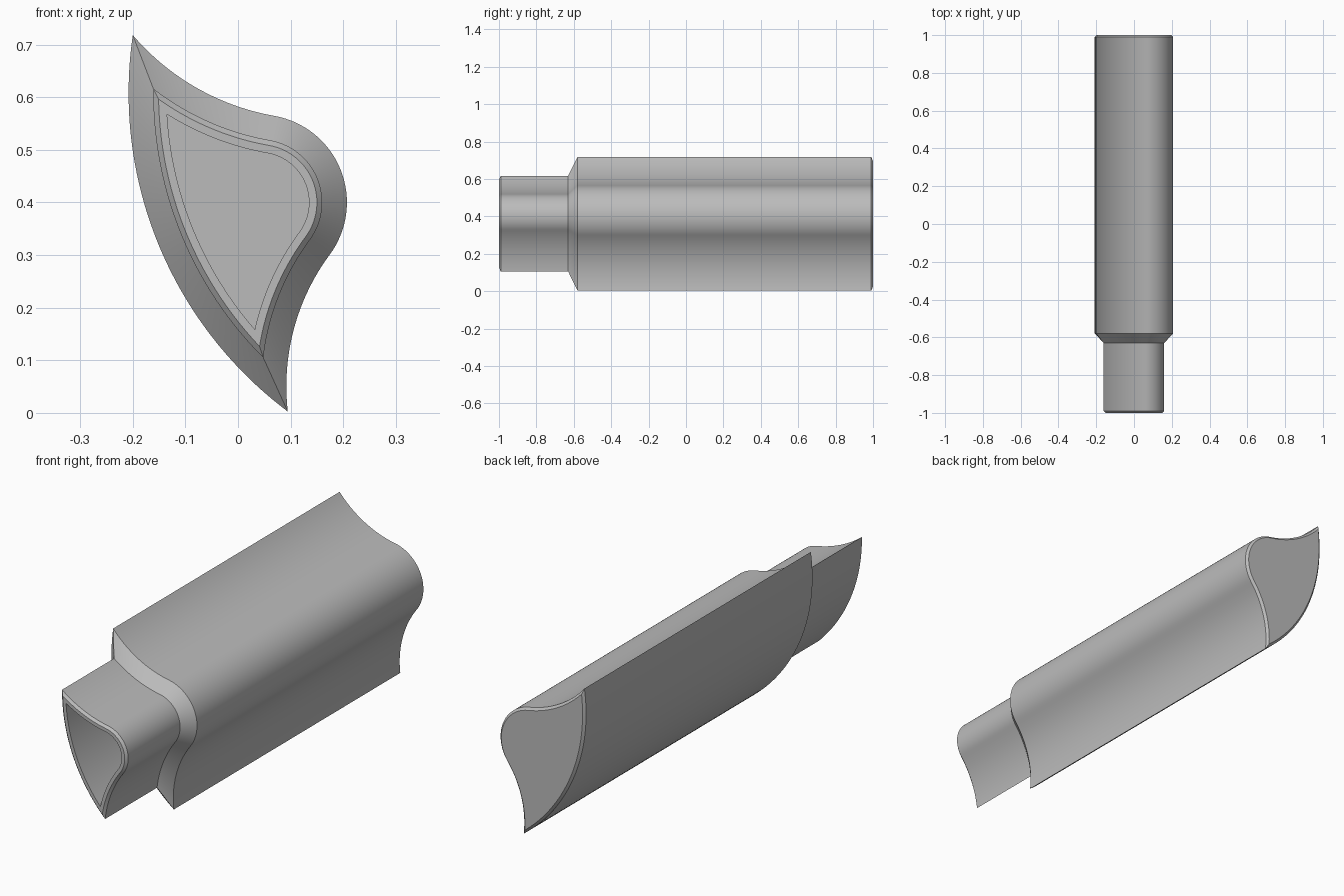
import bpy, bmesh, math
from mathutils import Vector

cube = bpy.data.objects.get("Cube")
if cube:
    bpy.data.objects.remove(cube)

grey = bpy.data.materials.new("mid grey")
grey.use_nodes = True
grey.diffuse_color = (0.5, 0.5, 0.5, 1)
grey.node_tree.nodes["Principled BSDF"].inputs["Base Color"].default_value = (0.5, 0.5, 0.5, 1)

# Section outline: four arcs in x-z, two sharp tips, tangent joins on the right
TOP_TIP, LOW_TIP = Vector((-0.20, 0.718)), Vector((0.095, 0.0))
LOBE, LOBE_R = Vector((0.04, 0.40)), 0.167
BACK, BACK_R = Vector((0.549, 0.608)), 0.757


def direction(degrees):
    a = math.radians(degrees)
    return Vector((math.cos(a), math.sin(a)))


def hollow_arc(u, tip):
    """Circle touching the lobe in direction u and passing through the tip."""
    p = LOBE + LOBE_R * u - tip
    r = -p.length_squared / (2 * p.dot(u))
    return LOBE + (LOBE_R + r) * u, r


def meet(c1, r1, c2, r2, near):
    """Intersection of two circles closest to a point."""
    d = c2 - c1
    a = (r1 * r1 - r2 * r2 + d.length_squared) / (2 * d.length)
    h = math.sqrt(max(r1 * r1 - a * a, 0))
    n = d.normalized()
    side = Vector((-n.y, n.x))
    return min((c1 + n * a + side * s * h for s in (1, -1)),
               key=lambda p: (p - near).length)


def arc(c, r, start, end, steps):
    a = math.atan2(start.y - c.y, start.x - c.x)
    b = math.atan2(end.y - c.y, end.x - c.x)
    sweep = (b - a + math.pi) % math.tau - math.pi
    return [c + r * Vector((math.cos(a + sweep * i / steps), math.sin(a + sweep * i / steps)))
            for i in range(steps)]


U1, U2 = direction(80), direction(-36.5)
C1, R1 = hollow_arc(U1, TOP_TIP)
C2, R2 = hollow_arc(U2, LOW_TIP)


def section(inset):
    """Outline moved inward by an even distance."""
    r1, r2, lobe_r, back_r = R1 + inset, R2 + inset, LOBE_R - inset, BACK_R - inset
    top = meet(C1, r1, BACK, back_r, TOP_TIP)
    low = meet(C2, r2, BACK, back_r, LOW_TIP)
    t1, t2 = LOBE + lobe_r * U1, LOBE + lobe_r * U2
    return (arc(C1, r1, top, t1, 24) + arc(LOBE, lobe_r, t1, t2, 32)
            + arc(C2, r2, t2, low, 24) + arc(BACK, back_r, low, top, 40))


# Stations (y, inset): back chamfer, body, shoulder, neck, rim, socket floor
stations = [(1.0, 0.01), (0.99, 0), (-0.58, 0), (-0.63, 0.047),
            (-0.99, 0.047), (-1.0, 0.057), (-1.0, 0.072), (-0.6, 0.072)]

bm = bmesh.new()
rings = [[bm.verts.new((p.x, y, p.y)) for p in section(inset)] for y, inset in stations]
for a, b in zip(rings, rings[1:]):
    for i in range(len(a)):
        j = (i + 1) % len(a)
        bm.faces.new((a[i], a[j], b[j], b[i]))
bm.faces.new(rings[0])
bm.faces.new(rings[-1])
bmesh.ops.recalc_face_normals(bm, faces=bm.faces)

mesh = bpy.data.meshes.new("stepped_hollow_body")
bm.to_mesh(mesh)
bm.free()
mesh.materials.append(grey)
body = bpy.data.objects.new("stepped_hollow_body", mesh)
bpy.context.collection.objects.link(body)
bpy.ops.object.select_all(action='DESELECT')
body.select_set(True)
bpy.context.view_layer.objects.active = body
bpy.ops.object.shade_smooth_by_angle(angle=math.radians(30))
